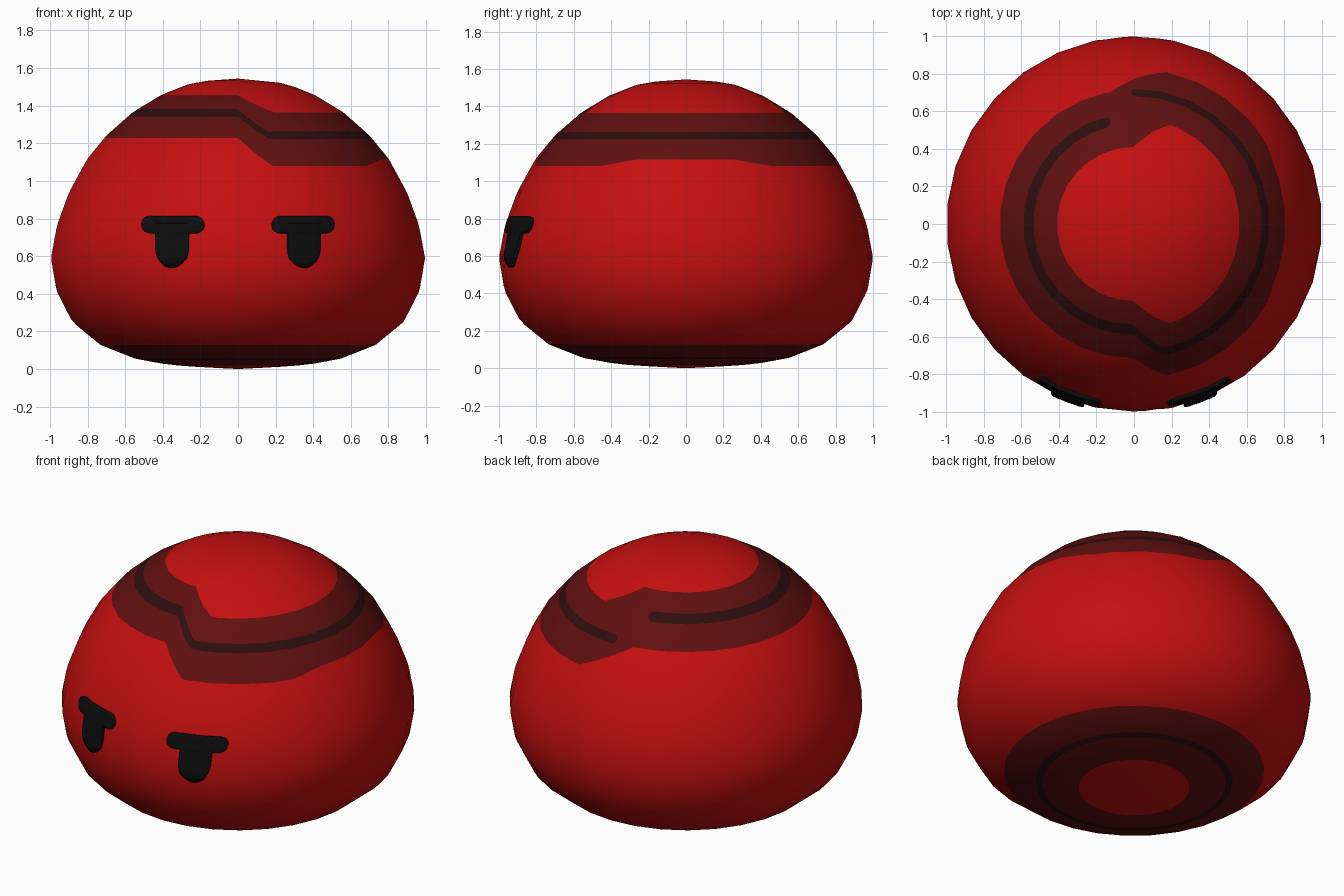
import bpy, bmesh, math
from mathutils import Vector

old = bpy.data.objects.get("Cube")
if old:
    bpy.data.objects.remove(old, do_unlink=True)


def material(name, rgb):
    m = bpy.data.materials.new(name)
    m.use_nodes = True
    m.diffuse_color = (*rgb, 1)
    m.node_tree.nodes["Principled BSDF"].inputs["Base Color"].default_value = (*rgb, 1)
    return m


RED = material("red", (0.56, 0.005, 0.005))
MAROON = material("dark maroon", (0.117, 0.005, 0.005))
LINE = material("blackish red", (0.027, 0.0045, 0.0045))
BLACK = material("black", (0.004, 0.004, 0.004))

# Dome profile as (radius, height), bottom to top
PROFILE = [(0, 0), (.20, .01), (.37, .022), (.55, .055), (.735, .128), (.885, .25),
           (.97, .415), (1, .59), (.967, .766), (.903, .94), (.806, 1.117), (.70, 1.245),
           (.56, 1.367), (.41, 1.457), (.265, 1.515), (.13, 1.538), (0, 1.544)]
SIDES, SPLIT = 30, 12
COLS = SIDES * SPLIT


def clamp(v):
    return max(0.0, min(1.0, v))


def locate(z):
    """Profile segment and fraction at a height."""
    for i in range(len(PROFILE) - 1):
        z0, z1 = PROFILE[i][1], PROFILE[i + 1][1]
        if z <= z1:
            return i, clamp((z - z0) / (z1 - z0))
    return len(PROFILE) - 2, 1.0


def radius(z):
    i, f = locate(z)
    return PROFILE[i][0] * (1 - f) + PROFILE[i + 1][0] * f


def corner_normal(i):
    """Outward normal (radial, up) at a profile corner."""
    if i in (0, len(PROFILE) - 1):
        return Vector((0, -1 if i == 0 else 1))
    (r0, z0), (r1, z1) = PROFILE[i - 1], PROFILE[i + 1]
    return Vector((z1 - z0, r0 - r1)).normalized()


def smooth_normal(co):
    i, f = locate(co.z)
    n = corner_normal(i).lerp(corner_normal(i + 1), f)
    flat = Vector((co.x, co.y, 0))
    if flat.length > 1e-5:
        flat.normalize()
    return (flat * n.x + Vector((0, 0, n.y))).normalized()


def in_gap(a):
    """Break in the thin line at the back."""
    return math.cos(a) < 0 and -.144 < .64 * math.sin(a) < -.015


def levels(a):
    """Heights of the colour borders at an angle measured from the front."""
    s, c = math.sin(a), math.cos(a)
    back = c < 0
    low_step = clamp((.77 * s + .14) / .30) if back else clamp(.77 * s / .17)
    line_step = clamp((.64 * s + .14) / .12) if back else clamp(.64 * s / .15)
    top_step = clamp(.50 * s / .17)
    low = 1.228 - .148 * low_step
    if s > 0:
        low += .036 * clamp((.46 - abs(.82 * c)) / .19)
    mid = 1.362 - .12 * line_step
    top = 1.457 - .092 * top_step
    # rounded ends of the thin line
    half = .02
    if back:
        x = .64 * s
        d = max(x + .015, -.144 - x)
        half *= math.sqrt(max(.01, 1 - (1 - clamp(d / .025)) ** 2))
    return [0, .018, .049, .058, .128, low, mid - half, mid + half, top, 1.544]


# Body: polygonal dome with stripe borders built into its rows
ROWS = [3, 3, 2, 6, 32, 4, 2, 4, 8]
COLOURS = [0, 1, 2, 1, 0, 1, 2, 1, 0]
row_zone = [z for z, n in enumerate(ROWS) for _ in range(n)]

bm = bmesh.new()
columns = []
for k in range(COLS):
    a = 2 * math.pi * k / COLS
    half_side = math.pi / SIDES
    off = (k % SPLIT) / SPLIT * 2 * half_side - half_side
    flat = math.cos(half_side) / math.cos(off)
    lv = levels(a)
    heights = [lv[i] + (lv[i + 1] - lv[i]) * j / n
               for i, n in enumerate(ROWS) for j in range(n)] + [lv[-1]]
    columns.append([bm.verts.new((radius(z) * flat * math.sin(a),
                                  -radius(z) * flat * math.cos(a), z)) for z in heights])
for k in range(COLS):
    left, right = columns[k], columns[(k + 1) % COLS]
    gap = in_gap(2 * math.pi * (k + .5) / COLS)
    for j, zone in enumerate(row_zone):
        f = bm.faces.new((left[j], right[j], right[j + 1], left[j + 1]))
        f.material_index = 1 if zone == 6 and gap else COLOURS[zone]
        f.smooth = True
poles = [v for v in bm.verts if Vector((v.co.x, v.co.y)).length < 1e-4]
bmesh.ops.remove_doubles(bm, verts=poles, dist=1e-4)
mesh = bpy.data.meshes.new("body")
bm.to_mesh(mesh)
bm.free()
for m in (RED, MAROON, LINE):
    mesh.materials.append(m)
mesh.normals_split_custom_set_from_vertices([smooth_normal(v.co) for v in mesh.vertices])
bpy.context.collection.objects.link(bpy.data.objects.new("body", mesh))


# Eyes: curved plates that follow the dome
def plate(name, cx, half, top, bottom, cols=32, rows=8):
    bm = bmesh.new()
    grid = []
    for i in range(cols + 1):
        u = -math.cos(math.pi * i / cols) * .999
        x, column = cx + half * u, []
        for j in range(rows + 1):
            z = bottom(u) + (top(u) - bottom(u)) * j / rows
            column.append(bm.verts.new((x, -math.sqrt((radius(z) + .014) ** 2 - x * x), z)))
        grid.append(column)
    for p, q in zip(grid, grid[1:]):
        for j in range(rows):
            bm.faces.new((p[j], q[j], q[j + 1], p[j + 1])).smooth = True
    me = bpy.data.meshes.new(name)
    bm.to_mesh(me)
    bm.free()
    me.materials.append(BLACK)
    ob = bpy.data.objects.new(name, me)
    bpy.context.collection.objects.link(ob)
    solid = ob.modifiers.new("thickness", 'SOLIDIFY')
    solid.thickness = .024
    solid.offset = -1


def lid_edge(u):
    """Half height of the rounded lid bar."""
    end = .045 / .167
    d = clamp((abs(u) - 1 + end) / end)
    return .045 * math.sqrt(1 - d * d)


for side, sx in (("left", 1), ("right", -1)):
    plate(side + "_eyelid", sx * .348, .167,
          lambda u: .769 + lid_edge(u), lambda u: .769 - lid_edge(u))
    plate(side + "_eye", sx * .353, .088,
          lambda u: .775, lambda u: .655 - .118 * math.sqrt(1 - u * u))
